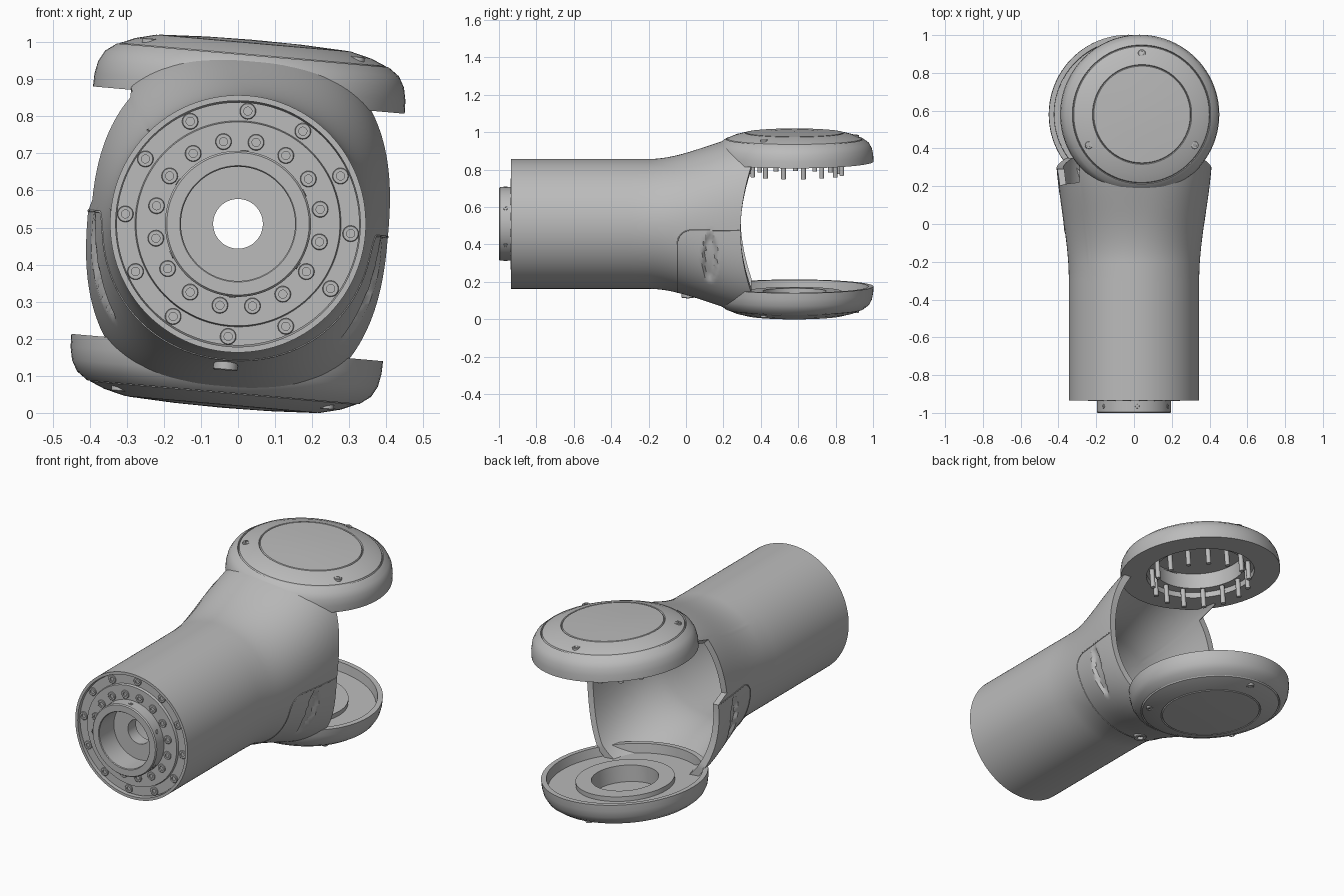
import bpy, bmesh, math
from math import sin, cos, pi, radians
from mathutils import Matrix, Vector

if "Cube" in bpy.data.objects:
    bpy.data.objects.remove(bpy.data.objects["Cube"], do_unlink=True)

mat = bpy.data.materials.new("machined_grey")
mat.use_nodes = True
GREY = (0.5, 0.5, 0.5, 1)
mat.diffuse_color = GREY
bsdf = next(n for n in mat.node_tree.nodes if n.type == 'BSDF_PRINCIPLED')
bsdf.inputs["Base Color"].default_value = GREY
parts = []

T = Matrix.Translation
HEAD = T((0, 0.58, 0))
FLIP = Matrix.Rotation(pi, 4, 'Y')
FRONT = Matrix.Rotation(pi / 2, 4, 'X')
LEAN = T((0, 0, 0.51)) @ Matrix.Rotation(radians(5), 4, 'Y')


def finish(name, bm, matrix=Matrix()):
    """Clean the mesh, point its faces outward and make a leaning object."""
    bmesh.ops.remove_doubles(bm, verts=bm.verts, dist=1e-5)
    bm.normal_update()
    bmesh.ops.recalc_face_normals(bm, faces=bm.faces)
    if bm.calc_volume(signed=True) < 0:
        bmesh.ops.reverse_faces(bm, faces=bm.faces)
    me = bpy.data.meshes.new(name)
    bm.to_mesh(me)
    bm.free()
    me.transform(LEAN @ matrix)
    me.materials.append(mat)
    ob = bpy.data.objects.new(name, me)
    bpy.context.scene.collection.objects.link(ob)
    parts.append(ob)


def bridge(bm, a, b):
    n = len(a)
    for i in range(n):
        bm.faces.new((a[i], a[(i + 1) % n], b[(i + 1) % n], b[i]))


def revolve(name, profile, matrix, segs=96):
    """Spin a closed (radius, height) profile around the z axis."""
    bm = bmesh.new()
    rings = [[bm.verts.new((r * cos(2 * pi * i / segs), r * sin(2 * pi * i / segs), h))
              for i in range(segs)] for r, h in profile]
    for k, ring in enumerate(rings):
        nxt = (k + 1) % len(rings)
        if profile[k][0] or profile[nxt][0]:
            bridge(bm, ring, rings[nxt])
    finish(name, bm, matrix)


def ease(y, start, end):
    t = min(1, max(0, (y - start) / (end - start)))
    return t * t * (3 - 2 * t)


def surface(y, angle, inset=0.0):
    """Point on the housing: round tube growing into a tall rounded section."""
    a = 0.345 + 0.065 * ease(y, -0.3, 0.4) - inset
    b = 0.347 + 0.143 * ease(y, -0.2, 0.45) - inset
    e = 2 / (2 + 0.5 * ease(y, -0.2, 0.35))
    c, s = cos(angle), sin(angle)
    return Vector((a * math.copysign(abs(c) ** e, c), y, b * math.copysign(abs(s) ** e, s)))


def open_end(angle):
    """Where the housing wall stops at the fork opening."""
    x, _, z = surface(0.3, angle)
    if x < 0 and 1e-4 < z < 0.335:
        return 0.2 + 0.06 * z
    return 0.292 + 0.058 * min(1, abs(z) / 0.336) ** 2


def finger_depth(p):
    """Depth of the long finger recesses in the cover sides."""
    q = ((p.y - 0.128) / 0.037) ** 2 + ((p.z + 0.15) / 0.135) ** 2
    return 0.018 * min(1, max(0, 3 * (1 - q)))


# Outer housing: a walled sleeve, outside surface then back along the inside
bm = bmesh.new()
rows, cols, front = 96, 160, -0.935
angles = [2 * pi * i / cols for i in range(cols)]
ends = [open_end(a) for a in angles]
rings = []
for inside in (False, True):
    for k in (range(rows, -1, -1) if inside else range(rows + 1)):
        ring = []
        for a, end in zip(angles, ends):
            y = front + (end - front) * k / rows
            inset = 0.015 + 0.02 * ease(y, -0.85, 0) if inside else finger_depth(surface(y, a))
            ring.append(bm.verts.new(surface(y, a, inset)))
        rings.append(ring)
for k in range(len(rings)):
    bridge(bm, rings[k - 1], rings[k])
finish("arm_housing", bm)

# Round fork heads with domed caps and recessed joint faces
shell = [(0.422, 0.335), (0.421, 0.37), (0.414, 0.405), (0.398, 0.434),
         (0.368, 0.456), (0.364, 0.449), (0.36, 0.458), (0.32, 0.475), (0.264, 0.489),
         (0.26, 0.483), (0.256, 0.49), (0.13, 0.496), (0, 0.498), (0, 0.45)]
revolve("upper_head", shell + [(0.235, 0.45), (0.235, 0.365), (0.285, 0.365), (0.285, 0.335)],
        HEAD)
revolve("lower_head", shell + [(0.17, 0.45), (0.17, 0.36), (0.25, 0.36), (0.25, 0.385),
                               (0.39, 0.385), (0.395, 0.335)], HEAD @ FLIP)

# Seam bead around the lower cover
side = [(0.285, 0.0), (0.15, 0.0), (0.025, 0.0)]
side += [(0.025 - 0.07 * sin(t * pi / 12), -0.17 * (1 - cos(t * pi / 12))) for t in range(1, 7)]
under = [(-0.045, -0.17 - (pi - 0.34) * t / 48) for t in range(1, 48)]
path = side + under + [(y, -pi - a) for y, a in reversed(side)]
curve = bpy.data.curves.new("cover_seam", 'CURVE')
curve.dimensions = '3D'
curve.bevel_depth = 0.003
curve.bevel_resolution = 1
spline = curve.splines.new('POLY')
spline.points.add(len(path) - 1)
for point, (y, a) in zip(spline.points, path):
    point.co = (LEAN @ surface(y, a)).to_4d()
curve.materials.append(mat)
bpy.context.scene.collection.objects.link(bpy.data.objects.new("cover_seam", curve))

# Mounting flange with stepped hub and through bore
revolve("mounting_flange", [(0.328, 0.80), (0.328, 0.917), (0.278, 0.917), (0.275, 0.931),
                            (0.197, 0.931), (0.197, 0.994), (0.192, 1.0), (0.157, 1.0),
                            (0.154, 0.996), (0.154, 0.87), (0.067, 0.87), (0.067, 0.80)], FRONT)


def bolt(name, matrix, size=1.0):
    shape = [(0, -0.01), (0.022, -0.01), (0.022, 0.005), (0.02, 0.007), (0.011, 0.007),
             (0.011, -0.003), (0, -0.003)]
    revolve(name, [(r * size, h * size) for r, h in shape], matrix, 20)


# Flange bolts in two rings
for count, radius, depth, turn, label in ((12, 0.305, 0.917, 0, "outer_flange_bolt"),
                                          (16, 0.225, 0.931, 7.5, "inner_flange_bolt")):
    for i in range(count):
        a = 2 * pi * i / count + radians(turn)
        bolt(label, T((radius * sin(a), -depth, radius * cos(a))) @ FRONT)

# Small set screws around the hub
for i in range(6):
    around = Matrix.Rotation(pi * i / 3, 4, 'Y')
    bolt("hub_set_screw", around @ T((0, -0.965, 0.196)), 0.5)

# Cover screws on both heads and under the cover
for head in (HEAD, HEAD @ FLIP):
    for deg in (90, 210, 330):
        a = radians(deg)
        bolt("cap_screw", head @ T((0.325 * cos(a), 0.325 * sin(a), 0.471)), 0.9)
bolt("cover_screw", T((0, 0.01, -0.386)) @ FLIP, 1.5)

# Ring of pins under the upper head
for i in range(15):
    a = 2 * pi * (i + 0.45) / 15
    revolve("joint_pin", [(0, 0.262), (0.013, 0.262), (0.013, 0.37), (0, 0.37)],
            HEAD @ T((0.255 * cos(a), 0.255 * sin(a), 0)), 16)

# Smooth shading with crisp edges
bpy.ops.object.select_all(action='DESELECT')
for ob in parts:
    ob.select_set(True)
bpy.context.view_layer.objects.active = parts[0]
bpy.ops.object.shade_smooth_by_angle(angle=radians(30))
